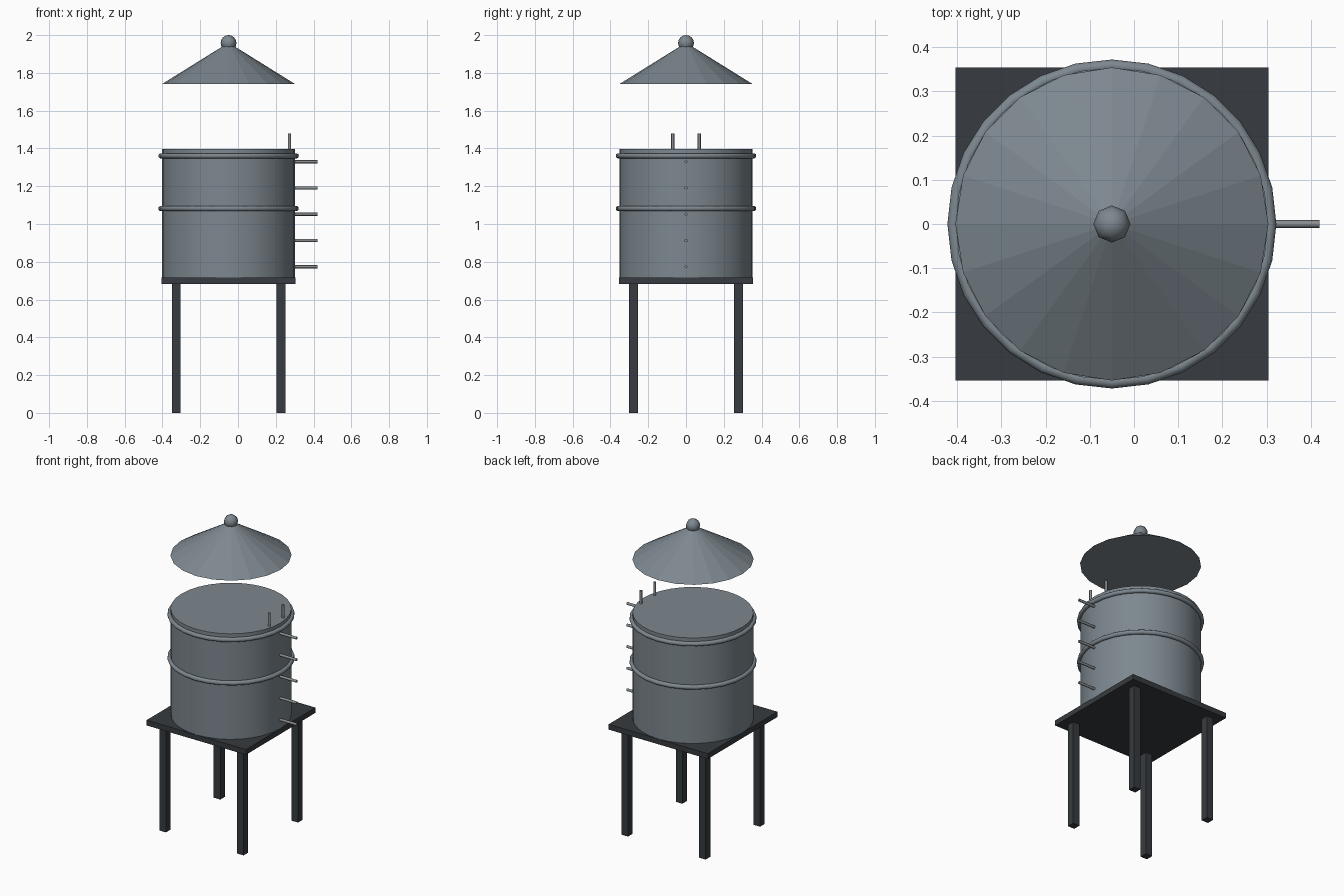
import bpy
from math import pi, radians

if "Cube" in bpy.data.objects:
    bpy.data.objects.remove(bpy.data.objects["Cube"])

CX = -0.05  # tank axis; the rungs extend the model towards +x


def material(name, rgb):
    mat = bpy.data.materials.new(name)
    mat.diffuse_color = (*rgb, 1)
    mat.use_nodes = True
    mat.node_tree.nodes["Principled BSDF"].inputs["Base Color"].default_value = mat.diffuse_color
    return mat


dark = material("dark_metal", (0.038, 0.044, 0.050))
steel = material("blue_grey_steel", (0.205, 0.245, 0.275))
rod = material("rod_steel", (0.25, 0.27, 0.28))


def finish(name, mat, smooth=False):
    ob = bpy.context.object
    ob.name = name
    ob.data.materials.append(mat)
    if smooth:
        bpy.ops.object.shade_smooth_by_angle(angle=radians(50))
    return ob


def box(name, lo, hi, mat):
    centre = [(a + b) / 2 for a, b in zip(lo, hi)]
    bpy.ops.mesh.primitive_cube_add(size=1, location=centre)
    ob = bpy.context.object
    ob.scale = [b - a for a, b in zip(lo, hi)]
    bpy.ops.object.transform_apply(location=False, rotation=False, scale=True)
    return finish(name, mat)


def cylinder(name, r, length, centre, sides, mat, rot=(0, 0, 0)):
    bpy.ops.mesh.primitive_cylinder_add(vertices=sides, radius=r, depth=length,
                                        location=centre, rotation=rot)
    return finish(name, mat, smooth=True)


# Stand: square platform on four legs
box("platform", (CX - 0.354, -0.354, 0.683), (CX + 0.354, 0.354, 0.717), dark)
for sx, xn in ((-1, "left"), (1, "right")):
    for sy, yn in ((-1, "front"), (1, "back")):
        x, y, h = CX + sx * 0.277, sy * 0.277, 0.0235
        box(f"{yn}_{xn}_leg", (x - h, y - h, 0), (x + h, y + h, 0.69), dark)

# Tank body with two hoops
cylinder("tank", 0.353, 0.685, (CX, 0, 1.0545), 32, steel)
for name, z in (("lower_hoop", 1.082), ("upper_hoop", 1.361)):
    bpy.ops.mesh.primitive_torus_add(major_segments=28, minor_segments=10,
                                     major_radius=0.358, minor_radius=0.014,
                                     location=(CX, 0, z))
    finish(name, steel, smooth=True)

# Raised conical roof with ball finial
bpy.ops.mesh.primitive_cone_add(vertices=20, radius1=0.354, radius2=0, depth=0.22,
                                location=(CX, 0, 1.85))
finish("roof", steel)
bpy.ops.mesh.primitive_uv_sphere_add(segments=8, ring_count=8, radius=0.042,
                                     location=(CX, 0, 1.958))
finish("finial", steel, smooth=True)

# Ladder: two rails rising out of the tank top and five rungs out of its side
for name, y in (("front_rail", -0.07), ("back_rail", 0.07)):
    cylinder(name, 0.0085, 0.765, (0.272, y, 1.0975), 8, rod)
for i in range(5):
    cylinder(f"rung_{i + 1}", 0.0085, 0.14, (0.35, 0, 0.774 + i * 0.139), 8, rod, (0, pi / 2, 0))
